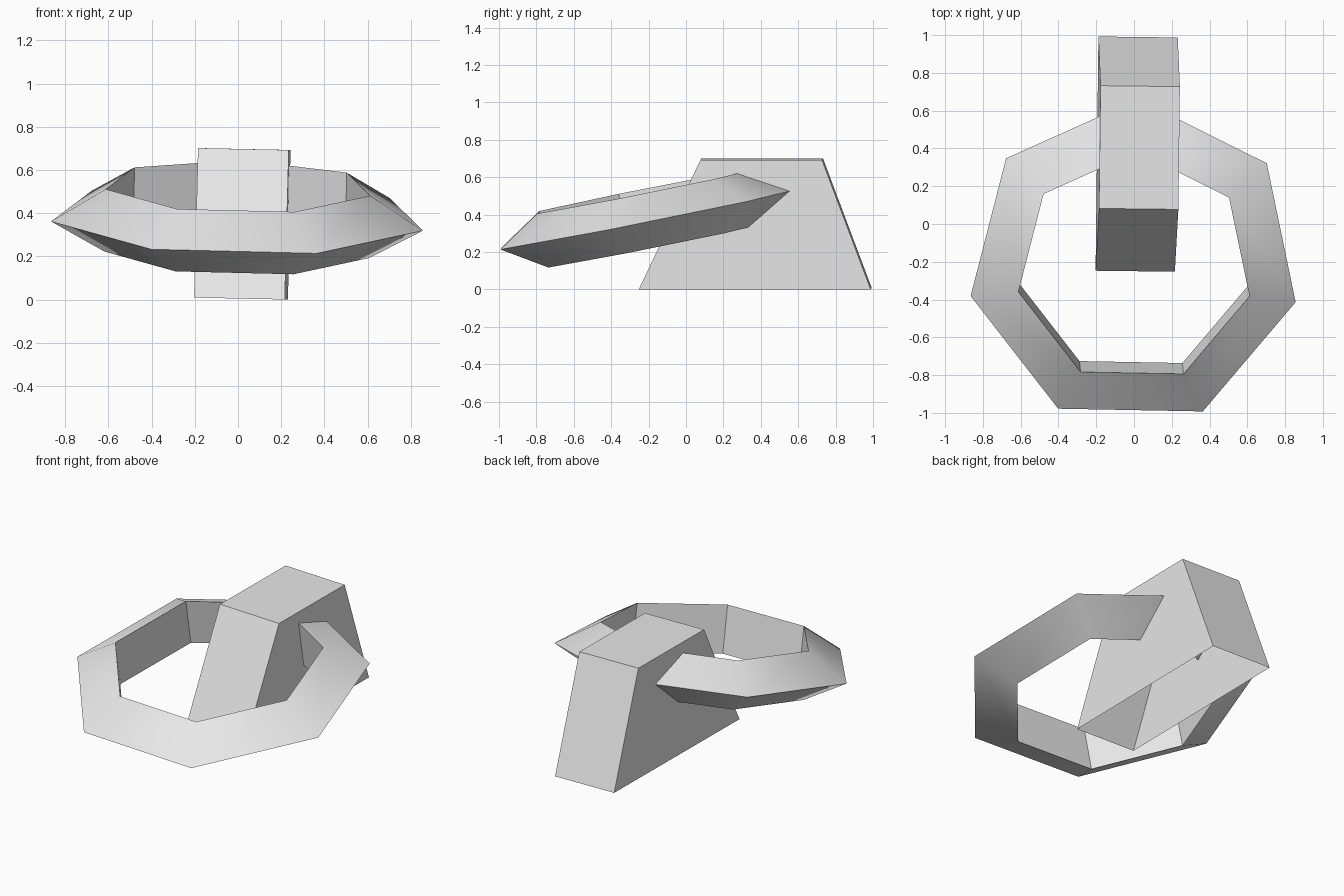
import bpy, bmesh
from math import radians
from mathutils import Matrix

cube = bpy.data.objects.get("Cube")
if cube:
    bpy.data.objects.remove(cube)

grey = bpy.data.materials.new("plain_grey")
grey.use_nodes = True
colour = (0.8, 0.8, 0.8, 1)
grey.diffuse_color = colour
grey.node_tree.nodes["Principled BSDF"].inputs["Base Color"].default_value = colour


def turn(degrees, axis):
    return Matrix.Rotation(radians(degrees), 4, axis)


# Seven-sided ring with a triangular section, leaning back
bpy.ops.mesh.primitive_torus_add(major_segments=7, minor_segments=3,
                                 major_radius=0.713, minor_radius=0.17)
ring = bpy.context.object
ring.name = "ring"
ring.data.transform(turn(1.2, 'Y') @ turn(11.3, 'X') @ turn(88.9, 'Z'))
ring.location = (0, -0.205, 0.379)
ring.data.materials.append(grey)
bpy.ops.object.shade_smooth_by_angle(angle=radians(30))

# Tapered block, open underneath
profile = [(-0.62, 0), (0.62, 0), (0.36, 0.692), (-0.29, 0.692)]
bm = bmesh.new()
right, left = ([bm.verts.new((x, y, z)) for y, z in profile] for x in (-0.21, 0.21))
bm.faces.new(right)
bm.faces.new(left)
for i in (1, 2, 3):
    j = (i + 1) % 4
    bm.faces.new((right[i], right[j], left[j], left[i]))
bmesh.ops.recalc_face_normals(bm, faces=bm.faces)
mesh = bpy.data.meshes.new("block")
bm.to_mesh(mesh)
bm.free()
mesh.transform(turn(-0.7, 'Z') @ turn(1.2, 'Y'))
mesh.materials.append(grey)
block = bpy.data.objects.new("block", mesh)
block.location = (0.014, 0.37, 0.005)
bpy.context.collection.objects.link(block)
